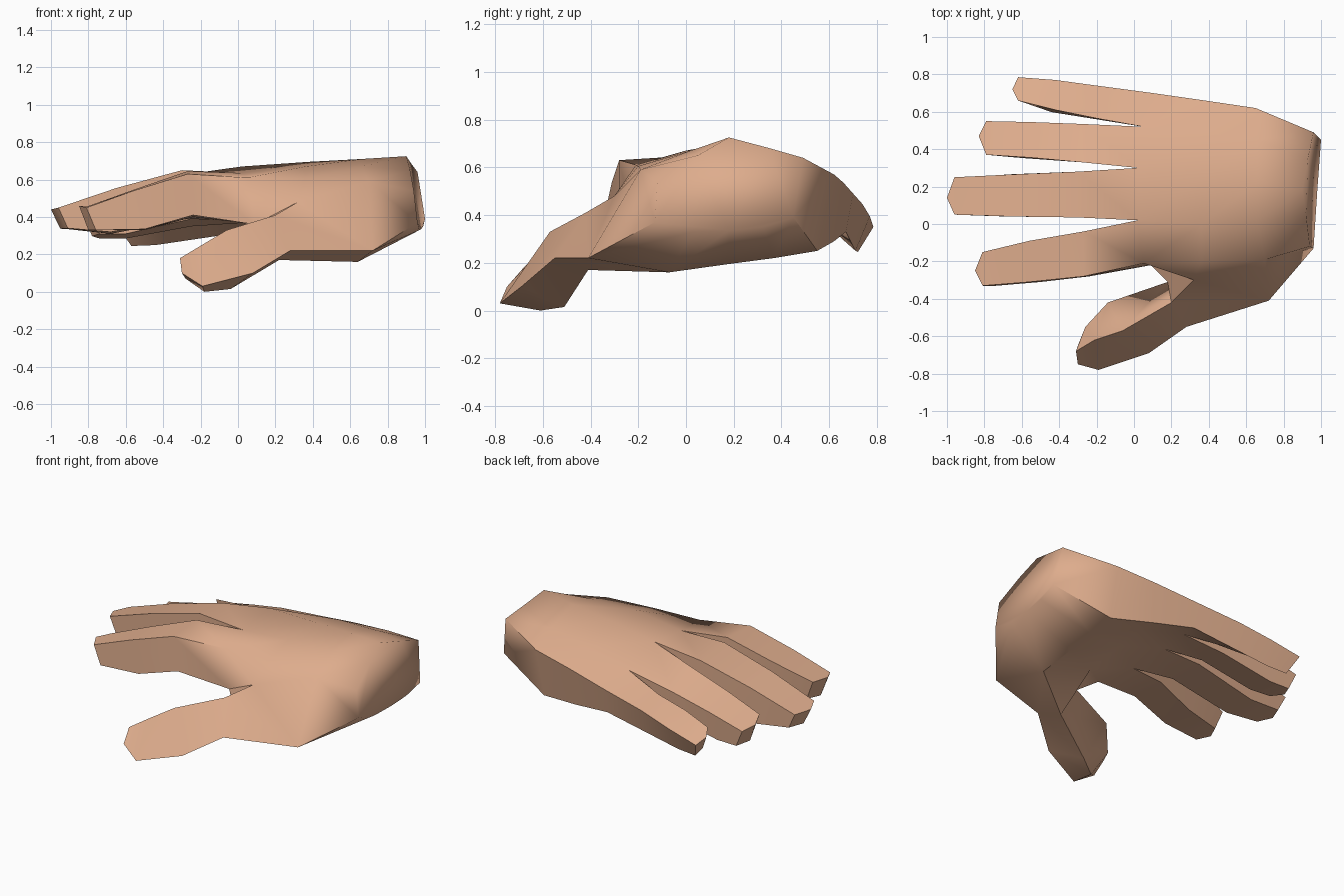
import bpy, bmesh, math

if "Cube" in bpy.data.objects:
    bpy.data.objects.remove(bpy.data.objects["Cube"])

skin = bpy.data.materials.new("skin")
skin.diffuse_color = (0.73, 0.415, 0.265, 1)
skin.use_nodes = True
skin.node_tree.nodes["Principled BSDF"].inputs["Base Color"].default_value = skin.diffuse_color

bm = bmesh.new()
V = bm.verts.new


def face(*vs):
    return bm.faces.new(vs)


def bridge(a, b):
    """Join two rings of equal length."""
    for i in range(len(a)):
        j = (i + 1) % len(a)
        face(a[i], a[j], b[j], b[i])


# Back of the hand: rows run from knuckles to wrist, index side to little side
back = [[V(p) for p in row] for row in (
    [(.05, -.21, .61), (.02, .02, .635), (.02, .30, .67), (.05, .52, .56), (.10, .70, .49)],
    [(.36, -.20, .605), (.36, .00, .67), (.38, .25, .695), (.38, .49, .62), (.38, .66, .535)],
    [(.70, -.19, .59), (.66, .02, .67), (.66, .22, .71), (.66, .45, .645), (.65, .62, .57)],
    [(.94, -.12, .54), (.92, .05, .65), (.90, .18, .725), (.93, .35, .68), (.96, .49, .64)],
)]
# Palm side, without the thumb edge
palm = [[V(p) for p in row] for row in (
    [(.02, .02, .37), (.02, .30, .38), (.05, .52, .37), (.10, .67, .33)],
    [(.31, -.03, .28), (.32, .25, .31), (.34, .46, .32), (.36, .62, .29)],
    [(.64, -.07, .16), (.64, .18, .195), (.64, .37, .22), (.64, .55, .25)],
    [(.97, .03, .33), (.98, .18, .335), (.99, .32, .35), (1.0, .45, .39)],
)]
web = V((.09, -.22, .36))
crease = V((.32, -.30, .48))
heel = V((.72, -.41, .22))
wrist_edge = V((.96, -.13, .37))

for r in range(3):
    for c in range(4):
        face(back[r][c], back[r][c + 1], back[r + 1][c + 1], back[r + 1][c])
    for c in range(3):
        face(palm[r][c], palm[r + 1][c], palm[r + 1][c + 1], palm[r][c + 1])
    # little finger side
    face(back[r][4], palm[r][3], palm[r + 1][3], back[r + 1][4])
# thumb side and wrist end
face(back[0][0], crease, web)
face(back[0][0], back[1][0], crease)
face(back[1][0], back[2][0], crease)
face(crease, back[2][0], heel)
face(back[2][0], back[3][0], wrist_edge, heel)
face(heel, wrist_edge, palm[3][0], palm[2][0])
face(web, palm[1][0], palm[0][0])
wrist_end = face(*back[3], *reversed(palm[3]), wrist_edge)

# Thumb: rings of ridge, outer, under and inner points, base to tip
thumb = [[V(p) for p in ring] for ring in (
    [(.20, -.42, .41), (.28, -.55, .22), (.22, -.41, .17), (.18, -.31, .31)],
    [(-.06, -.57, .33), (.08, -.69, .10), (-.04, -.51, .015), (-.14, -.42, .25)],
    [(-.21, -.62, .24), (-.19, -.78, .03), (-.18, -.61, .00), (-.26, -.55, .15)],
    [(-.31, -.68, .18), (-.30, -.75, .10), (-.28, -.70, .07), (-.30, -.65, .14)],
)]
ridge, outer, under, inner = thumb[0]
face(ridge, crease, heel, outer)
face(outer, heel, palm[2][0], under)
face(under, palm[2][0], palm[1][0], inner)
face(inner, palm[1][0], web)
face(inner, web, crease, ridge)
for a, b in zip(thumb, thumb[1:]):
    bridge(a, b)
face(*thumb[-1])

# Fingers: per section (x, y low, y high, top z low/high, bottom x, bottom z low/high,
# bottom y inset), then the point in the middle of the fingertip
index = ([(-.27, -.28, -.04, .63, .645, -.24, .41, .40, 0),
          (-.56, -.31, -.09, .54, .545, -.50, .335, .33, 0),
          (-.81, -.33, -.15, .45, .455, -.76, .33, .33, .01)], (-.85, -.25, .46))
middle = ([(-.30, .035, .28, .65, .625, -.27, .40, .39, 0),
           (-.65, .04, .265, .555, .535, -.68, .32, .31, 0),
           (-.96, .05, .25, .45, .435, -.91, .34, .335, .01)], (-1, .14, .44))
ring = ([(-.28, .33, .535, .59, .51, -.25, .39, .35, .01),
         (-.55, .355, .545, .52, .455, -.60, .31, .285, .01),
         (-.79, .37, .55, .44, .395, -.74, .31, .285, .01)], (-.83, .47, .42))
little = ([(-.20, .565, .74, .485, .445, -.17, .37, .29, .05),
           (-.42, .61, .77, .46, .395, -.44, .35, .25, .06),
           (-.62, .66, .785, .42, .35, -.57, .33, .245, .065)], (-.65, .72, .385))

knuckle_low = [web] + palm[0]
for i, (sections, tip) in enumerate((index, middle, ring, little)):
    prev = [back[0][i], back[0][i + 1], knuckle_low[i + 1], knuckle_low[i]]
    for x, y0, y1, t0, t1, bx, b0, b1, inset in sections:
        cur = [V((x, y0, t0)), V((x, y1, t1)),
               V((bx, y1 - inset, b1)), V((bx, y0 - inset * .2, b0))]
        bridge(prev, cur)
        prev = cur
    # faceted fingertip
    tl, tr, br, bl = prev
    top = V(tip)
    low = V((tip[0] + .05, (br.co.y + bl.co.y) / 2, (br.co.z + bl.co.z) / 2))
    face(tl, tr, top)
    face(bl, low, br)
    face(tl, top, low, bl)
    face(top, tr, br, low)

# Edges that blend softly: around the wrist, thumb crease and palm hollow
bm.edges.index_update()
soft = {e.index for e in wrist_end.edges}
for v in (crease, palm[1][0], inner, back[1][0], back[2][0], back[3][0]):
    soft |= {e.index for e in v.link_edges}
for v in (ridge, web):
    soft -= {e.index for e in v.link_edges}

bmesh.ops.recalc_face_normals(bm, faces=bm.faces[:])
mesh = bpy.data.meshes.new("hand")
bm.to_mesh(mesh)
bm.free()
mesh.materials.append(skin)
hand = bpy.data.objects.new("hand", mesh)
bpy.context.collection.objects.link(hand)
bpy.context.view_layer.objects.active = hand
hand.select_set(True)
bpy.ops.object.shade_smooth_by_angle(angle=math.radians(42))
for i in soft:
    mesh.edges[i].use_edge_sharp = False
